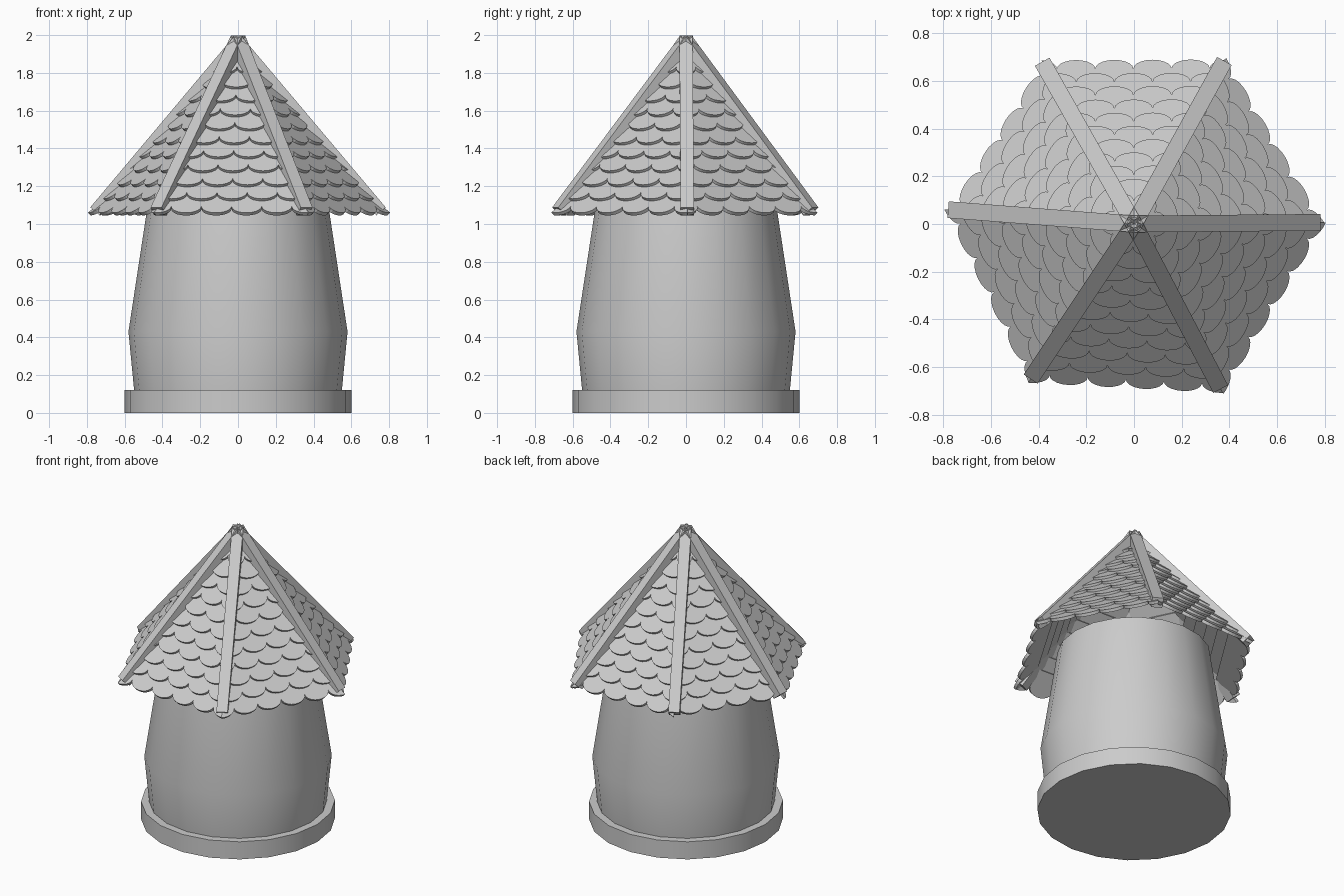
import bpy, bmesh, math
from mathutils import Matrix, Vector

cube = bpy.data.objects.get("Cube")
if cube:
    bpy.data.objects.remove(cube)

grey = bpy.data.materials.new("light_grey")
grey.use_nodes = True
colour = (0.6, 0.6, 0.6, 1)
grey.diffuse_color = colour
grey.node_tree.nodes["Principled BSDF"].inputs["Base Color"].default_value = colour


def add_object(name, bm, smooth=False):
    bmesh.ops.recalc_face_normals(bm, faces=bm.faces)
    mesh = bpy.data.meshes.new(name)
    bm.to_mesh(mesh)
    bm.free()
    mesh.materials.append(grey)
    obj = bpy.data.objects.new(name, mesh)
    bpy.context.collection.objects.link(obj)
    if smooth:
        bpy.ops.object.select_all(action='DESELECT')
        obj.select_set(True)
        bpy.context.view_layer.objects.active = obj
        bpy.ops.object.shade_smooth_by_angle(angle=math.radians(30))
    return obj


def lathe(name, profile, sides):
    """Closed round solid from (radius, height) pairs."""
    bm = bmesh.new()
    rings = [[bm.verts.new((r * math.cos(math.tau * i / sides),
                            r * math.sin(math.tau * i / sides), z))
              for i in range(sides)] for r, z in profile]
    for low, high in zip(rings, rings[1:]):
        for i in range(sides):
            j = (i + 1) % sides
            bm.faces.new((low[i], low[j], high[j], high[i]))
    bm.faces.new(rings[0])
    bm.faces.new(rings[-1])
    return add_object(name, bm, True)


# Round plinth and bulging tower wall
lathe("base_plinth", [(0.6, 0), (0.6, 0.12)], 20)
lathe("tower_wall", [(0.55, 0.12), (0.58, 0.43), (0.475, 1.12)], 20)

# Roof layout: slightly uneven beam directions, in degrees
BEAMS = [0.5, 61, 119.5, 175.6, 236.3, 297.7]
ROWS, TILE_W, TILE_L, TILE_T, SCALLOP = 11, 0.16, 0.17, 0.02, 0.05
EAVE, EAVE_Z, STEP_R, STEP_Z = 0.675, 1.045, 0.0555, 0.074
TILT = math.atan2(STEP_Z, STEP_R) - math.radians(10)


def add_tile(bm, x, radius, z):
    """Shingle with a rounded lower end, facing +y and leaning inward."""
    half = TILE_W / 2
    outline = [(half, TILE_L), (-half, TILE_L)]
    for i in range(11):
        a = math.pi * i / 10
        outline.append((-half * math.cos(a), SCALLOP * (1 - math.sin(a))))
    up = Vector((0, -math.cos(TILT), math.sin(TILT)))
    out = Vector((0, math.sin(TILT), math.cos(TILT)))
    start = Vector((x, radius, z))
    layers = [[bm.verts.new(start + Vector((u, 0, 0)) + up * s + out * t)
               for u, s in outline] for t in (0, TILE_T)]
    bm.faces.new(layers[0])
    bm.faces.new(layers[1])
    for i in range(len(outline)):
        j = (i + 1) % len(outline)
        bm.faces.new((layers[0][i], layers[0][j], layers[1][j], layers[1][i]))


def roof_side(index):
    start, end = BEAMS[index], BEAMS[(index + 1) % 6]
    span = (end - start) % 360
    bm = bmesh.new()
    for row in range(ROWS):
        radius, z = EAVE - STEP_R * row, EAVE_Z + STEP_Z * row
        limit = radius * math.tan(math.radians(span / 2))
        shift = 0.5 if row % 2 == 0 else 0
        for k in range(-4, 4):
            x = (k + shift) * TILE_W
            if abs(x) < limit + TILE_W * 0.2:
                add_tile(bm, x, radius, z)
    # Trim the courses along the two hips
    for side in (-1, 1):
        a = math.radians(span / 2)
        normal = Vector((side * math.cos(a), -math.sin(a), 0))
        geom = bm.verts[:] + bm.edges[:] + bm.faces[:]
        cut = bmesh.ops.bisect_plane(bm, geom=geom, plane_co=(0, 0, 0),
                                     plane_no=normal, clear_outer=True)
        edges = [e for e in cut["geom_cut"] if isinstance(e, bmesh.types.BMEdge)]
        bmesh.ops.holes_fill(bm, edges=edges)
    bm.transform(Matrix.Rotation(math.radians(start + span / 2 - 90), 4, 'Z'))
    add_object(f"shingles_{index + 1}", bm)


def hip_beam(index):
    """Square timber running from the crossing at the peak to past the eave."""
    top, bottom = Vector((-0.01, 0, 1.977)), Vector((0.757, 0, 1.067))
    axis = bottom - top
    bm = bmesh.new()
    bmesh.ops.create_cube(bm, size=1)
    bm.transform(Matrix.Diagonal((axis.length, 0.07, 0.065, 1)))
    bm.transform(Matrix.Rotation(math.atan2(-axis.z, axis.x), 4, 'Y'))
    bm.transform(Matrix.Translation((top + bottom) / 2))
    bm.transform(Matrix.Rotation(math.radians(BEAMS[index]), 4, 'Z'))
    add_object(f"hip_beam_{index + 1}", bm)


for n in range(6):
    roof_side(n)
    hip_beam(n)
